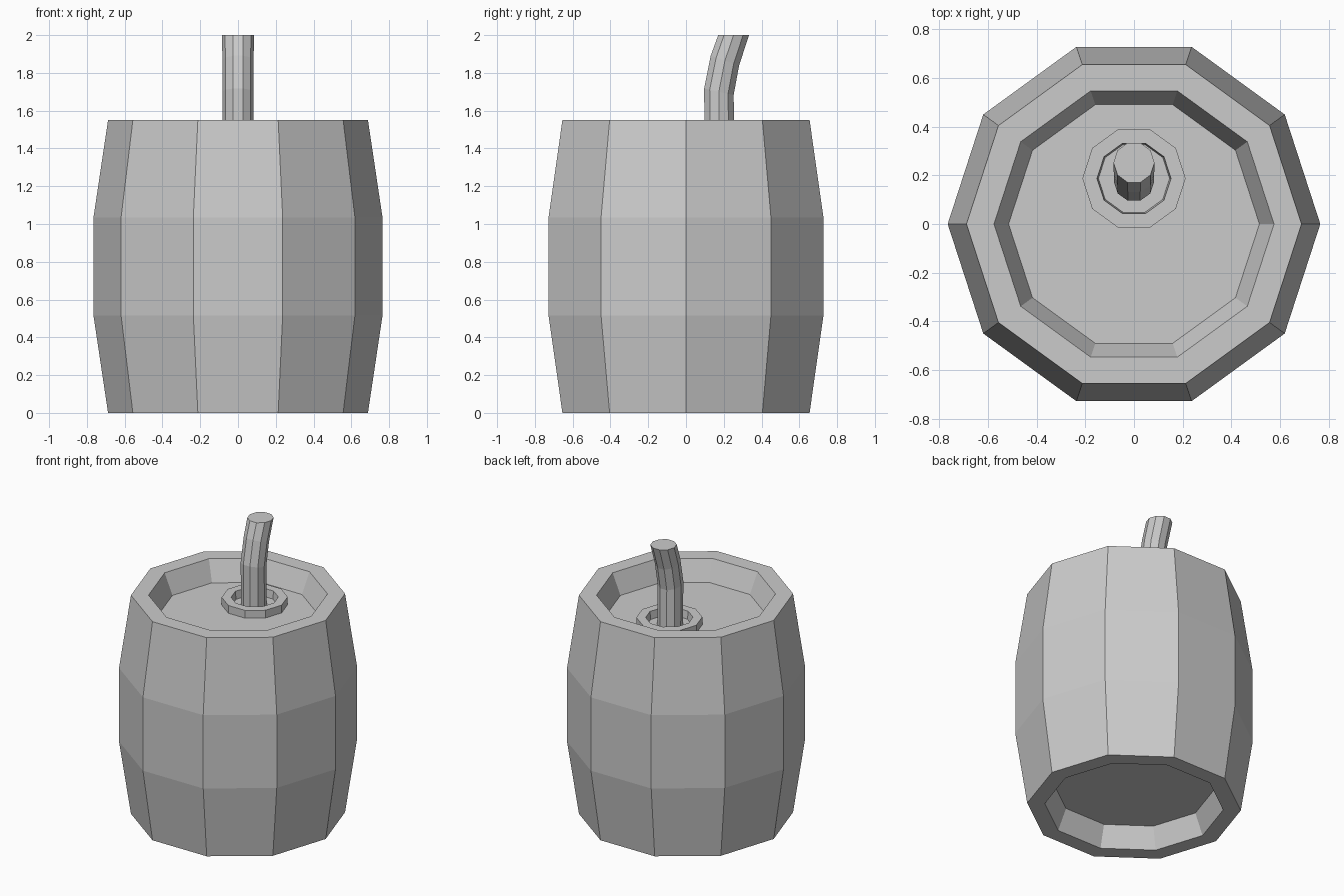
import bpy, bmesh
from math import cos, sin, tau
from mathutils import Vector

if "Cube" in bpy.data.objects:
    bpy.data.objects.remove(bpy.data.objects["Cube"])

SIDES = 10
LID = 1.405


def ring(bm, centre, radius, tilt=(0, 0)):
    # ten-sided ring; tilt shifts height (and depth) along the y direction
    c = Vector(centre)
    out = []
    for i in range(SIDES):
        a = tau * i / SIDES
        x, y = radius * cos(a), radius * sin(a)
        out.append(bm.verts.new(c + Vector((x, y * (1 + tilt[1]), y * tilt[0]))))
    return out


def loft(name, stations, caps=True):
    # bridge successive rings; capped at both ends or closed into a loop
    bm = bmesh.new()
    rings = [ring(bm, *s) for s in stations]
    pairs = list(zip(rings, rings[1:]))
    if not caps:
        pairs.append((rings[-1], rings[0]))
    for lo, hi in pairs:
        for i in range(SIDES):
            j = (i + 1) % SIDES
            bm.faces.new((lo[i], lo[j], hi[j], hi[i]))
    if caps:
        bm.faces.new(rings[0])
        bm.faces.new(rings[-1])
    bmesh.ops.recalc_face_normals(bm, faces=bm.faces)
    mesh = bpy.data.meshes.new(name)
    bm.to_mesh(mesh)
    bm.free()
    obj = bpy.data.objects.new(name, mesh)
    bpy.context.collection.objects.link(obj)
    return obj


# barrel body with recessed bottom and lid
profile = [(0.515, 1.55 - LID), (0.575, 0), (0.688, 0), (0.765, 0.515),
           (0.765, 1.035), (0.688, 1.55), (0.575, 1.55), (0.515, LID)]
loft("barrel", [((0, 0, z), r) for r, z in profile])

# raised collar around the fuse hole
collar = [(0.212, LID), (0.212, LID + 0.055), (0.152, LID + 0.055), (0.146, LID)]
loft("fuse_collar", [((0, 0.187, z), r) for r, z in collar], caps=False)

# bent fuse, kinked twice and cut level at the top
loft("fuse", [((0, 0.178, LID), 0.083),
              ((0, 0.174, 1.70), 0.083, (-0.22, -0.01)),
              ((0, 0.206, 1.865), 0.083, (-0.33, -0.05)),
              ((0, 0.252, 2.0), 0.084, (0, 0.02))])
